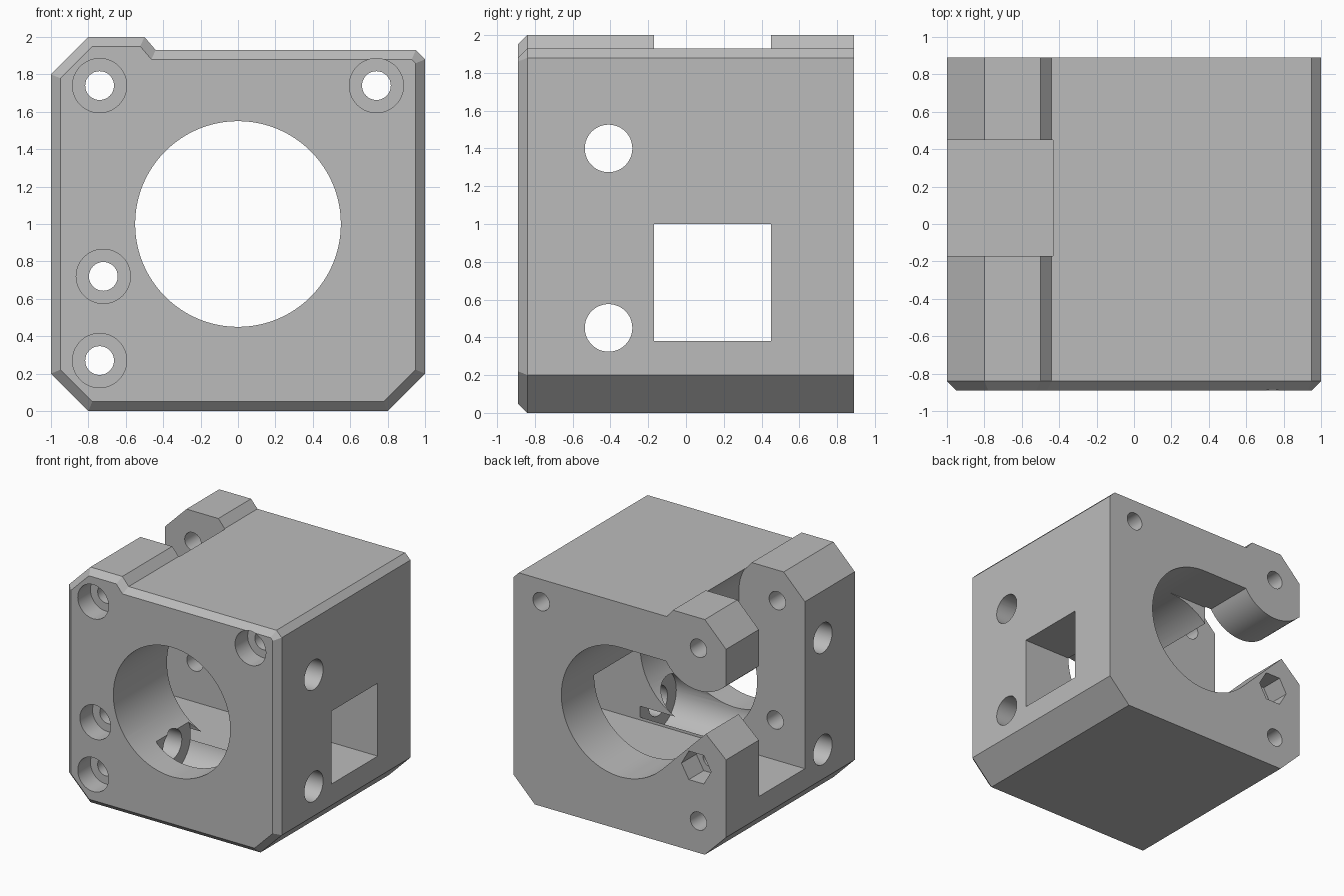
import bpy, bmesh
from math import sin, cos, pi, radians
from mathutils import Vector

default_cube = bpy.data.objects.get("Cube")
if default_cube:
    bpy.data.objects.remove(default_cube, do_unlink=True)

FRONT, BACK = -0.89, 0.89
SLOT_FRONT, SLOT_BACK = -0.17, 0.45
HINGE = (-0.74, 1.74)
CLAMP = (-0.72, 0.72)


def loft(name, rings):
    """Closed solid through rings that share a vertex count."""
    bm = bmesh.new()
    loops = [[bm.verts.new(p) for p in ring] for ring in rings]
    for a, b in zip(loops, loops[1:]):
        for i in range(len(a)):
            j = (i + 1) % len(a)
            bm.faces.new((a[i], a[j], b[j], b[i]))
    bm.faces.new(loops[0])
    bm.faces.new(loops[-1])
    bmesh.ops.recalc_face_normals(bm, faces=bm.faces)
    mesh = bpy.data.meshes.new(name)
    bm.to_mesh(mesh)
    bm.free()
    obj = bpy.data.objects.new(name, mesh)
    bpy.context.collection.objects.link(obj)
    return obj


def ring_y(points, y):
    return [(x, y, z) for x, z in points]


def arc(center, r, start, end, n):
    steps = [radians(start + (end - start) * i / n) for i in range(n + 1)]
    return [(center[0] + r * cos(a), center[1] + r * sin(a)) for a in steps]


def circle(center, r, n=48):
    return arc(center, r, 0, 360, n)[:-1]


def inset(points, d):
    """Mitred inward offset of a counter-clockwise outline."""
    pts, out = [Vector(p) for p in points], []
    for i, p in enumerate(pts):
        e1 = (p - pts[i - 1]).normalized()
        e2 = (pts[(i + 1) % len(pts)] - p).normalized()
        n1, n2 = Vector((-e1.y, e1.x)), Vector((-e2.y, e2.x))
        out.append(tuple(p + (n1 + n2) * d / (1 + n1.dot(n2))))
    return out


def cut(target, cutter):
    mod = target.modifiers.new("cut", 'BOOLEAN')
    mod.operation, mod.solver, mod.object = 'DIFFERENCE', 'EXACT', cutter
    cutter.hide_render = True
    deps = bpy.context.evaluated_depsgraph_get()
    mesh = bpy.data.meshes.new_from_object(target.evaluated_get(deps))
    target.modifiers.clear()
    target.data = mesh
    bpy.data.objects.remove(cutter, do_unlink=True)


def cut_y(target, points, y0, y1):
    cut(target, loft("cutter", [ring_y(points, y0), ring_y(points, y1)]))


def cut_x(target, points, x0, x1):
    cut(target, loft("cutter", [[(x, y, z) for y, z in points] for x in (x0, x1)]))


def box(a0, a1, b0, b1):
    return [(a0, b0), (a1, b0), (a1, b1), (a0, b1)]


# Main block with corner chamfers, raised hinge ridge and bevelled front rim
outline = [(-0.8, 0), (0.8, 0), (1, 0.2), (1, 1.88), (0.95, 1.93),
           (-0.44, 1.93), (-0.5, 2), (-0.8, 2), (-1, 1.8), (-1, 0.2)]
body = loft("housing_body", [ring_y(inset(outline, 0.05), FRONT),
                             ring_y(outline, FRONT + 0.05),
                             ring_y(outline, BACK)])

# Main bore
cut_y(body, circle((0, 1), 0.55, 96), -1, 1)

# Lever slot: open on the side and top, rounded around the hinge
slot = [(-1.1, 0.38), (-0.38, 0.38)]
slot += arc(HINGE, 0.36, 0, 32, 10)
slot += [(-0.43, 2.1), (-1.1, 2.1)]
cut_y(body, slot, SLOT_FRONT, SLOT_BACK)

# Square window running through the side wall
cut_x(body, box(SLOT_FRONT, SLOT_BACK, 0.38, 1.0), -0.6, 1.1)

# Gap between the upper hinge jaw and the lower clamp jaw
gap = [(0, 1), (0, 1.55)]
gap += arc(HINGE, 0.36, -32, -136, 24)
gap += [(-1.1, 1.49), (-1.1, 0.77), (-0.81, 1.03), (-0.39, 0.61)]
cut_y(body, gap, SLOT_BACK - 0.01, 1)

# Side mounting holes, with seats for screw heads inside the bore
for z in (0.45, 1.4):
    cut_x(body, circle((-0.41, z), 0.126), -1.1, 1.1)
    cut_x(body, circle((-0.41, z), 0.245), -0.33, 0.55)

# Front screw holes with counterbores
for center in (HINGE, (0.74, 1.74), CLAMP, (-0.74, 0.27)):
    cut_y(body, circle(center, 0.077, 32), -1, 1)
    cut_y(body, circle(center, 0.145), -1, FRONT + 0.17)

# Hexagonal nut pocket in the clamp jaw
cut_y(body, circle(CLAMP, 0.14, 6), BACK - 0.2, 1)

# Material and shading
grey = bpy.data.materials.new("plain_grey")
grey.use_nodes = True
colour = (0.5, 0.5, 0.5, 1)
grey.diffuse_color = colour
grey.node_tree.nodes["Principled BSDF"].inputs["Base Color"].default_value = colour
body.data.materials.clear()
body.data.materials.append(grey)
for face in body.data.polygons:
    face.material_index = 0
bpy.ops.object.select_all(action='DESELECT')
body.select_set(True)
bpy.context.view_layer.objects.active = body
bpy.ops.object.shade_smooth_by_angle(angle=radians(30))
